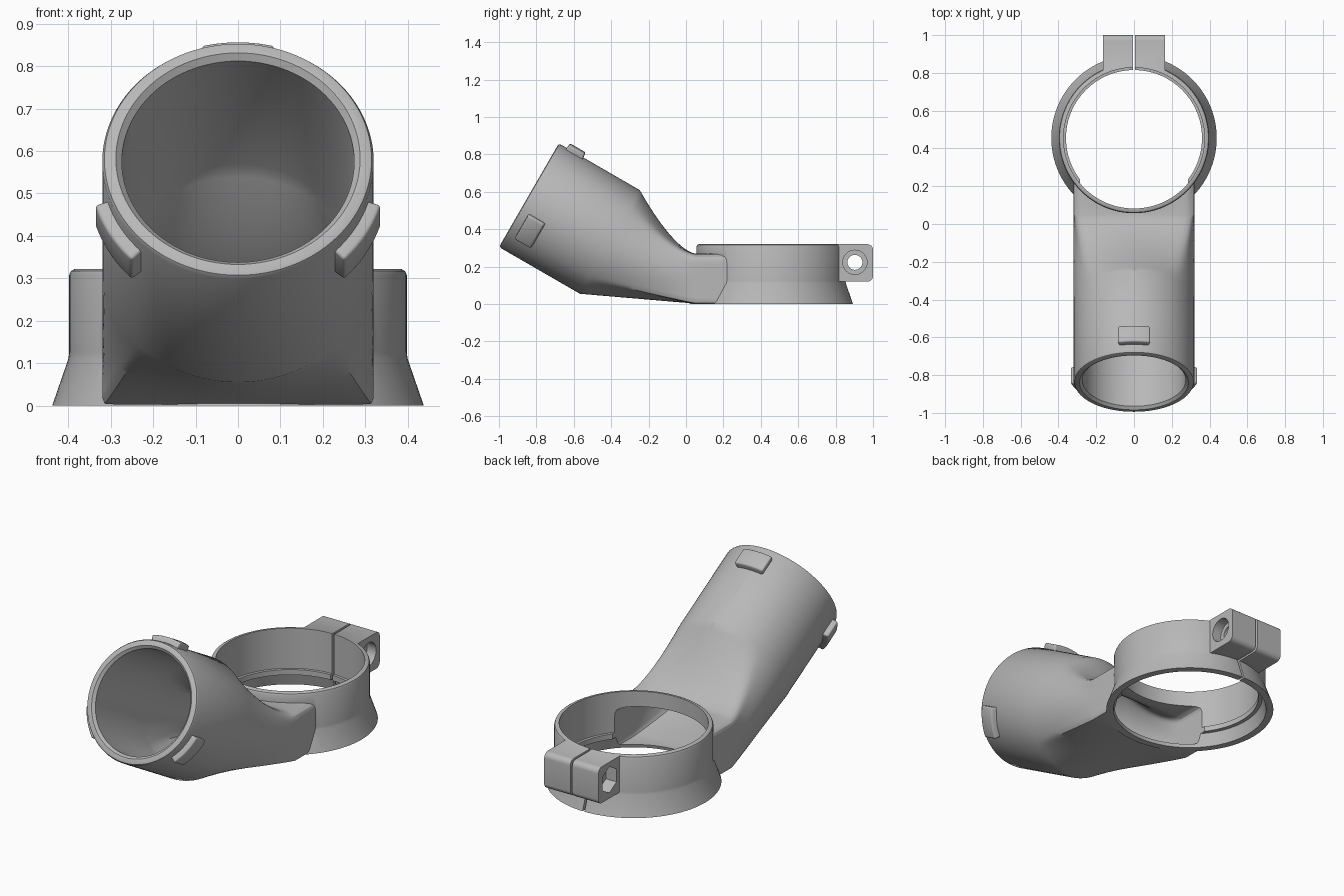
import bpy
import bmesh
from math import sin, cos, pi, radians
from mathutils import Vector

cube = bpy.data.objects.get("Cube")
if cube:
    bpy.data.objects.remove(cube)

grey = bpy.data.materials.new("plain_grey")
grey.use_nodes = True
GREY = (0.48, 0.48, 0.48, 1)
grey.diffuse_color = GREY
grey.node_tree.nodes["Principled BSDF"].inputs["Base Color"].default_value = GREY

N = 96
RING_Y = 0.455                            # centre of the clamp ring
MOUTH = Vector((0, -0.84, 0.582))         # centre of the hose socket mouth
AXIS = Vector((0, cos(radians(30)), -sin(radians(30))))
UP = Vector((0, sin(radians(30)), cos(radians(30))))
BOX_Y = 0.05                              # where the loft becomes a straight duct


def skin(name, rings):
    """Closed solid through a row of equal-sized rings."""
    bm = bmesh.new()
    rows = [[bm.verts.new(p) for p in ring] for ring in rings]
    for a, b in zip(rows, rows[1:]):
        for i in range(len(a)):
            j = (i + 1) % len(a)
            bm.faces.new((a[i], a[j], b[j], b[i]))
    bm.faces.new(rows[0])
    bm.faces.new(rows[-1])
    bmesh.ops.recalc_face_normals(bm, faces=bm.faces[:])
    mesh = bpy.data.meshes.new(name)
    bm.to_mesh(mesh)
    bm.free()
    mesh.materials.append(grey)
    obj = bpy.data.objects.new(name, mesh)
    bpy.context.collection.objects.link(obj)
    return obj


def apply_mod(obj, mod):
    bpy.context.view_layer.objects.active = obj
    bpy.ops.object.modifier_apply(modifier=mod.name)


def combine(obj, other, operation):
    mod = obj.modifiers.new("combine", 'BOOLEAN')
    mod.operation = operation
    mod.solver = 'EXACT'
    mod.object = other
    apply_mod(obj, mod)
    bpy.data.objects.remove(other)


def smooth(obj):
    bpy.ops.object.select_all(action='DESELECT')
    obj.select_set(True)
    bpy.context.view_layer.objects.active = obj
    bpy.ops.object.shade_smooth_by_angle(angle=radians(30))


def revolve(name, profile):
    """Solid of revolution about the clamp ring axis from (radius, z) pairs."""
    return skin(name, [[(r * sin(2 * pi * i / N), RING_Y + r * cos(2 * pi * i / N), z)
                        for i in range(N)] for r, z in profile])


def bar(name, outline, x0, x1):
    """Prism along x from a (y, z) outline."""
    return skin(name, [[(x, y, z) for y, z in outline] for x in (x0, x1)])


def polygon(y, z, r, sides):
    return [(y + r * sin(2 * pi * i / sides), z + r * cos(2 * pi * i / sides))
            for i in range(sides)]


def socket_point(angle, r, s):
    return MOUTH + Vector((r * sin(angle), 0, 0)) + UP * (r * cos(angle)) + AXIS * s


def duct(name, tube, half_width, low, high, steps=16):
    """Tilted round tube, given as (radius, depth), lofted into a flat box duct."""
    angles = [2 * pi * i / N for i in range(N)]
    rings = [[socket_point(a, r, s) for a in angles] for r, s in tube]
    box = []
    for a in angles:
        power = 10 if cos(a) > 0 else 40      # soft upper corners, crisp lower ones
        k = (abs(sin(a)) ** power + abs(cos(a)) ** power) ** (-1 / power)
        box.append(Vector((half_width * k * sin(a), BOX_Y,
                           (low + high) / 2 + (high - low) / 2 * k * cos(a))))
    start = rings[-1]
    for step in range(1, steps + 1):
        t = step / steps
        ring = []
        for a, p, q in zip(angles, start, box):
            ease = 1.27 + 0.28 * cos(a)       # roof dips sooner than the floor
            v = p.lerp(q, t)
            v.z = q.z + (p.z - q.z) * (1 - t) ** ease
            ring.append(v)
        rings.append(ring)
    rings.append([q + Vector((0, 0.35, 0)) for q in box])
    return skin(name, rings)


# Outer body: duct, clamp ring and split lug
body = duct("duct_with_clamp_ring", [(0.305, 0), (0.315, 0.004), (0.32, 0.014), (0.32, 0.5)],
            0.32, 0.002, 0.27)
combine(body, revolve("ring_outer", [(0.438, 0), (0.4, 0.11), (0.398, 0.125), (0.398, 0.308),
                                     (0.394, 0.317), (0.385, 0.322)]), 'UNION')
R = 0.03
corner = [(R * sin(i * pi / 12), R * cos(i * pi / 12)) for i in range(7)]
lug = ([(0.7, 0.12), (0.7, 0.32)] + [(1 - R + c, 0.32 - R + d) for c, d in corner]
       + [(1 - R + c, 0.12 + R - d) for c, d in reversed(corner)])
combine(body, bar("lug", lug, -0.165, 0.165), 'UNION')

# Hollow out: ring bore with a seating lip, then the air passage
combine(body, revolve("bore", [(0.409, -0.03), (0.38, 0.07), (0.36, 0.071), (0.36, 0.1),
                               (0.373, 0.101), (0.373, 0.4)]), 'DIFFERENCE')
combine(body, duct("passage", [(0.298, -0.01), (0.274, 0.014), (0.274, 0.5)],
                   0.285, 0.018, 0.238), 'DIFFERENCE')

# Clamp slit, bolt hole, bolt head recess and nut recess
combine(body, bar("slit", [(0.7, -0.1), (1.1, -0.1), (1.1, 0.5), (0.7, 0.5)],
                  -0.006, 0.006), 'DIFFERENCE')
for name, r, sides, x0, x1 in (("bolt_hole", 0.04, 32, -0.3, 0.3),
                               ("head_recess", 0.065, 32, 0.11, 0.3),
                               ("nut_recess", 0.072, 6, -0.3, -0.1)):
    combine(body, bar(name, polygon(0.903, 0.223, r, sides), x0, x1), 'DIFFERENCE')
smooth(body)

# Three locking tabs around the socket
for name, turn in (("top_tab", 0), ("left_tab", 120), ("right_tab", -120)):
    section = [(0.3, 0.047), (0.35, 0.052), (0.35, 0.148), (0.3, 0.155)]
    tab = skin(name, [[socket_point(radians(turn) + 0.25 * i / 6, r, s) for r, s in section]
                      for i in range(-6, 7)])
    bevel = tab.modifiers.new("bevel", 'BEVEL')
    bevel.width = 0.008
    bevel.segments = 3
    bevel.limit_method = 'ANGLE'
    apply_mod(tab, bevel)
    smooth(tab)
